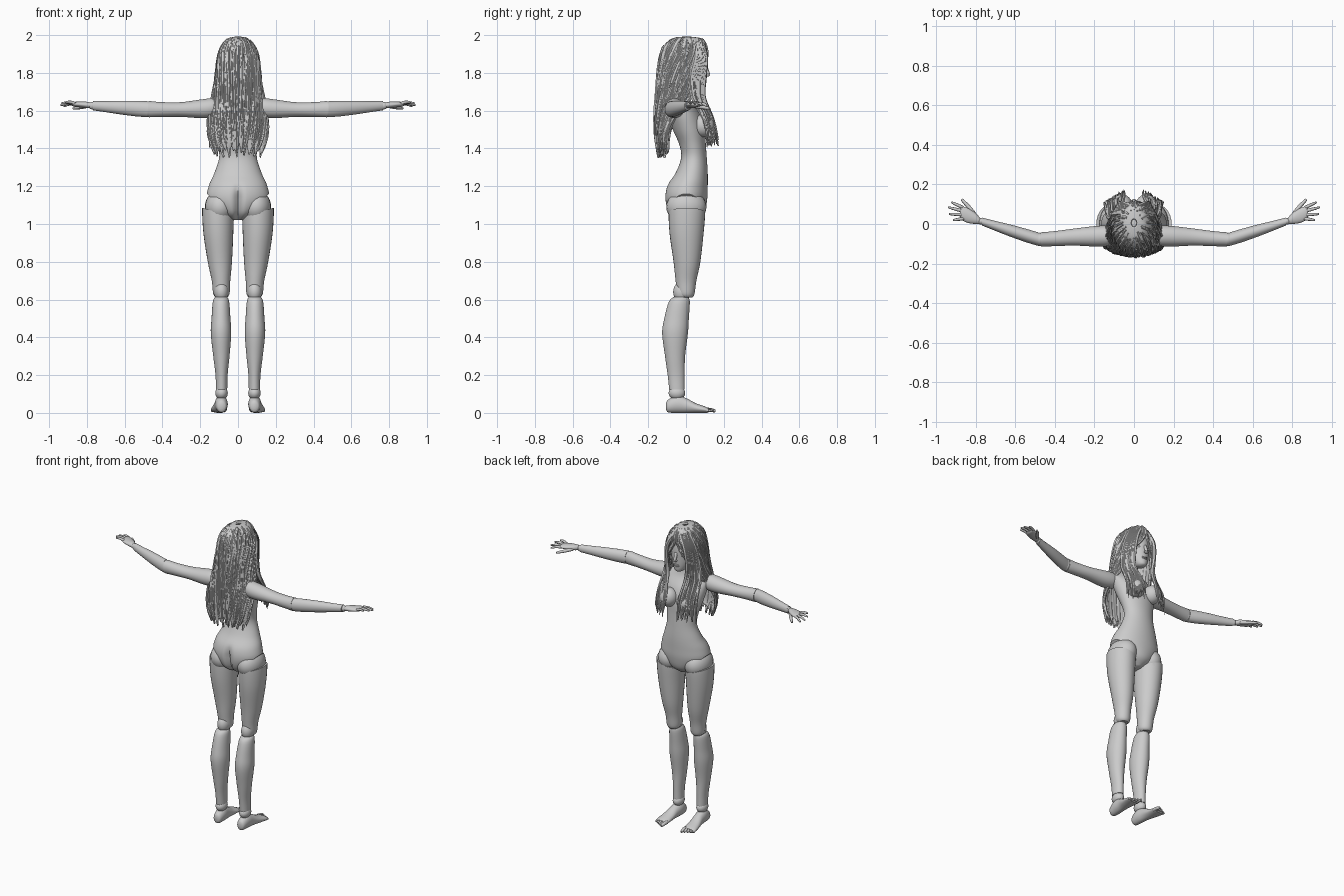
import bpy, bmesh, math, random
from mathutils import Vector

random.seed(4)
default = bpy.data.objects.get("Cube")
if default:
    bpy.data.objects.remove(default)

# One plain grey for the whole figure
grey = bpy.data.materials.new("light_grey")
grey.use_nodes = True
grey.diffuse_color = (0.6, 0.6, 0.6, 1)
grey.node_tree.nodes["Principled BSDF"].inputs["Base Color"].default_value = (0.6, 0.6, 0.6, 1)


def finish(bm, name, angle=50):
    bmesh.ops.recalc_face_normals(bm, faces=bm.faces[:])
    mesh = bpy.data.meshes.new(name)
    bm.to_mesh(mesh)
    bm.free()
    mesh.materials.append(grey)
    obj = bpy.data.objects.new(name, mesh)
    bpy.context.collection.objects.link(obj)
    bpy.ops.object.select_all(action="DESELECT")
    obj.select_set(True)
    bpy.context.view_layer.objects.active = obj
    bpy.ops.object.shade_smooth_by_angle(angle=math.radians(angle))
    return obj


def sample(table, t):
    """Smooth curve through the rows of a table, t from 0 to 1."""
    last = len(table) - 1
    i = min(int(t * last), last - 1)
    f = t * last - i
    a, b, c, d = (table[min(max(i + k, 0), last)] for k in (-1, 0, 1, 2))
    return [q + f / 2 * (r - p + f * (2 * p - 5 * q + 4 * r - s + f * (3 * (q - r) + s - p)))
            for p, q, r, s in zip(a, b, c, d)]


def skin(bm, rings):
    """Bridge closed rings of points and cap both ends."""
    loops = [[bm.verts.new(p) for p in ring] for ring in rings]
    for lo, hi in zip(loops, loops[1:]):
        for j in range(len(lo)):
            bm.faces.new((lo[j - 1], lo[j], hi[j], hi[j - 1]))
    bm.faces.new(loops[0])
    bm.faces.new(loops[-1])


def loft(bm, axis, table, side=1, seg=28, steps=5):
    """Rows: position on the axis, two centre values, two radii."""
    rings = []
    total = (len(table) - 1) * steps
    for k in range(total + 1):
        t, a, b, ra, rb = sample(table, k / total)
        ring = []
        for j in range(seg):
            w = math.tau * j / seg
            p = [a + ra * math.cos(w), b + rb * math.sin(w)]
            p.insert("XYZ".index(axis), t)
            ring.append((p[0] * side, p[1], p[2]))
        rings.append(ring)
    skin(bm, rings)


def tube(bm, points, radius, side=1, seg=8, steps=4, tip=0.3):
    """Tapered round strand through a few points."""
    total = (len(points) - 1) * steps
    path = [Vector(sample(points, k / total)) for k in range(total + 1)]
    rings = []
    for k, p in enumerate(path):
        along = (path[min(k + 1, total)] - path[max(k - 1, 0)]).normalized()
        u = along.orthogonal().normalized()
        v = along.cross(u)
        f = k / total
        r = radius * (1 - (1 - tip) * f ** 3) * (0.5 if k == 0 else 1)
        ring = [p + r * (u * math.cos(w) + v * math.sin(w))
                for w in (math.tau * j / seg for j in range(seg))]
        rings.append([(q.x * side, q.y, q.z) for q in ring])
    skin(bm, rings)


def ball(bm, centre, radii, side=1):
    made = bmesh.ops.create_uvsphere(bm, u_segments=24, v_segments=16, radius=1)
    for v in made["verts"]:
        v.co = [(c + r * q) for c, r, q in zip(centre, radii, v.co)]
        v.co.x *= side


def trim(bm, point, normal):
    """Cut away everything on the normal's side and close the hole."""
    cut = bmesh.ops.bisect_plane(bm, geom=bm.verts[:] + bm.edges[:] + bm.faces[:],
                                 plane_co=point, plane_no=normal, clear_outer=True)
    edges = [e for e in cut["geom_cut"] if isinstance(e, bmesh.types.BMEdge)]
    bmesh.ops.holes_fill(bm, edges=edges)


# Torso with neck, trimmed along the leg lines
bm = bmesh.new()
loft(bm, "Z", [(1.02, 0, 0, .03, .05), (1.06, 0, 0, .1, .095), (1.13, 0, 0, .162, .112),
               (1.2, 0, .007, .155, .108), (1.27, 0, .03, .125, .085), (1.35, 0, .042, .1, .068),
               (1.42, 0, .035, .106, .07), (1.5, 0, .015, .125, .085), (1.58, 0, -.01, .14, .085),
               (1.64, 0, -.03, .14, .06), (1.68, 0, -.03, .09, .045), (1.71, 0, -.025, .042, .04),
               (1.8, 0, -.005, .036, .036)], seg=64)
for v in bm.verts:
    if v.co.y < 0 and v.co.z < 1.22:
        v.co.y += .03 * math.exp(-(v.co.x / .018) ** 2) * min(1, (1.22 - v.co.z) / .08)
for s in (1, -1):
    trim(bm, (s * .035, 0, 1.03), (s, 0, -1))
finish(bm, "torso", 40)

bm = bmesh.new()
for s in (1, -1):
    ball(bm, (.062, .09, 1.52), (.055, .06, .06), s)
finish(bm, "chest")

# Head with simple face
bm = bmesh.new()
loft(bm, "Z", [(1.705, 0, .07, .012, .012), (1.715, 0, .062, .03, .038), (1.75, 0, .035, .056, .07),
               (1.8, 0, .015, .072, .092), (1.86, 0, .005, .08, .102), (1.92, 0, 0, .075, .095),
               (1.96, 0, 0, .045, .06), (1.97, 0, 0, .01, .01)])
finish(bm, "head")
bm = bmesh.new()
tube(bm, [(0, .1, 1.84), (0, .112, 1.81), (0, .12, 1.79)], .01, tip=.8)
ball(bm, (0, .115, 1.788), (.014, .011, .008))
finish(bm, "nose")
bm = bmesh.new()
for z in (1.757, 1.749):
    ball(bm, (0, .1, z), (.02, .01, .005))
finish(bm, "lips")
bm = bmesh.new()
for s in (1, -1):
    ball(bm, (.031, .09, 1.825), (.015, .01, .008), s)
finish(bm, "eyes")

for s, word in ((1, "left_"), (-1, "right_")):
    # Leg: hip ball, thigh, knee, shin, ankle, foot
    bm = bmesh.new()
    ball(bm, (.096, .002, 1.09), (.079, .106, .09), s)
    finish(bm, word + "hip_joint")

    bm = bmesh.new()
    loft(bm, "Z", [(1.13, .108, .005, .078, .088), (1.07, .106, .005, .084, .097),
                   (.95, .104, .003, .079, .09), (.8, .096, .005, .064, .071),
                   (.7, .09, 0, .049, .055), (.63, .088, 0, .043, .045), (.61, .088, .003, .028, .03)], s)
    trim(bm, (s * .02, 0, 1.035), (s * -.3, 0, 1))
    finish(bm, word + "thigh", 40)

    bm = bmesh.new()
    ball(bm, (.088, -.022, .64), (.038, .046, .054), s)
    finish(bm, word + "knee")

    bm = bmesh.new()
    loft(bm, "Z", [(.615, .089, -.025, .03, .035), (.59, .09, -.035, .043, .055),
                   (.5, .09, -.05, .05, .065), (.42, .09, -.058, .054, .068),
                   (.3, .088, -.058, .043, .053), (.2, .087, -.052, .032, .045),
                   (.125, .087, -.048, .03, .041)], s)
    finish(bm, word + "shin", 40)

    bm = bmesh.new()
    ball(bm, (.087, -.048, .105), (.033, .044, .036), s)
    finish(bm, word + "ankle")

    bm = bmesh.new()
    loft(bm, "Y", [(-.106, .087, .035, .01, .015), (-.095, .087, .036, .026, .033),
                   (-.05, .088, .046, .034, .046), (0, .092, .039, .034, .039),
                   (.05, .098, .026, .039, .026), (.1, .102, .017, .042, .017),
                   (.118, .103, .013, .038, .012)], s)
    for i in range(5):
        x = .071 + i * .016
        tube(bm, [(x, .095, .016), (x, .125 - i * .005, .016), (x + .003, .156 - i * .009, .01)],
             .0115 if i == 0 else .009, s, tip=.6)
    finish(bm, word + "foot")

    # Arm: upper arm, elbow, forearm, wrist, hand
    bm = bmesh.new()
    loft(bm, "X", [(.1, -.055, 1.615, .03, .035), (.13, -.06, 1.615, .05, .05),
                   (.19, -.062, 1.61, .052, .05), (.3, -.066, 1.606, .043, .039),
                   (.4, -.074, 1.606, .038, .039), (.47, -.078, 1.608, .036, .043)], s)
    finish(bm, word + "upper_arm", 40)

    bm = bmesh.new()
    ball(bm, (.475, -.078, 1.608), (.032, .034, .041), s)
    finish(bm, word + "elbow")

    bm = bmesh.new()
    loft(bm, "X", [(.482, -.077, 1.608, .034, .042), (.54, -.06, 1.611, .034, .041),
                   (.62, -.035, 1.616, .031, .036), (.7, -.01, 1.621, .025, .029),
                   (.768, .012, 1.626, .02, .024)], s)
    finish(bm, word + "forearm", 40)

    bm = bmesh.new()
    ball(bm, (.772, .014, 1.627), (.02, .017, .02), s)
    finish(bm, word + "wrist")

    bm = bmesh.new()
    loft(bm, "X", [(.775, .014, 1.628, .014, .014), (.8, .027, 1.63, .027, .017),
                   (.84, .043, 1.633, .037, .015), (.87, .055, 1.634, .034, .012),
                   (.88, .058, 1.634, .02, .006)], s)
    for i, reach in enumerate((.068, .082, .078, .06)):
        start = Vector((.862 - i * .002, .082 - i * .018, 1.634))
        aim = Vector((1, .46 - i * .2, (i - 1.5) * .12)).normalized()
        bend = Vector((0, 0, .006))
        tube(bm, [start, start + aim * reach / 2 + bend, start + aim * reach], .0085, s, tip=.5)
    tube(bm, [(.8, .04, 1.625), (.835, .085, 1.618), (.872, .125, 1.612)], .011, s, tip=.5)
    finish(bm, word + "hand")

# Hair: rows give height, width, centre, depth and how far it wraps round from the back
HAIR = [(1.992, .015, .005, .02, 180), (1.98, .055, .005, .08, 180), (1.94, .088, -.006, .112, 180),
        (1.88, .107, -.012, .122, 172), (1.8, .115, -.02, .13, 142), (1.7, .123, -.03, .126, 128),
        (1.6, .152, -.058, .106, 105), (1.5, .163, -.08, .085, 86), (1.43, .155, -.083, .08, 80),
        (1.385, .135, -.083, .07, 75)]


def hair_point(u, t, lift=0):
    z, rx, cy, ry, wrap = sample(HAIR, t)
    a = u * math.radians(wrap)
    grow = 1 + lift + .018 * t * math.sin(u * 41) + .012 * math.sin(u * 67 + 9 * t)
    ragged = max(0, t - .8) * (.1 * math.sin(u * 29) + .08 * math.sin(u * 53))
    return Vector((rx * grow * math.sin(a), cy - ry * grow * math.cos(a), z + ragged))


bm = bmesh.new()
COLS, ROWS = 160, 45
grid = [[bm.verts.new(hair_point(2 * c / COLS - 1, r / ROWS)) for c in range(COLS + 1)]
        for r in range(ROWS + 1)]
for r in range(ROWS):
    for c in range(COLS):
        bm.faces.new((grid[r][c], grid[r][c + 1], grid[r + 1][c + 1], grid[r + 1][c]))
bmesh.ops.remove_doubles(bm, verts=bm.verts[:], dist=.0004)
shell = finish(bm, "hair_shell")
shell.modifiers.new("thickness", "SOLIDIFY").thickness = .012

# Loose locks over the shell
bm = bmesh.new()
for i in range(110):
    u = -1 + 2 * (i + random.random()) / 110
    first, end = random.uniform(.06, .3), random.uniform(.6, 1)
    sway = random.uniform(-.05, .05)
    pts = [hair_point(max(-1, min(1, u + sway * math.sin(5 * f))), first + (end - first) * f, .005)
           for f in (0, .2, .4, .6, .8, 1)]
    tube(bm, pts, random.uniform(.005, .009), seg=6, steps=3, tip=.15)
finish(bm, "hair_locks")

# Front locks that frame the face and fall over the chest
bm = bmesh.new()
for s in (1, -1):
    for i in range(13):
        f = i / 12
        j = [random.uniform(-.008, .008) for _ in range(4)]
        tube(bm, [(.015 + .035 * f, .085 - .03 * f, 1.965), (.064 + .034 * f, .105 - .055 * f, 1.88),
                  (.076 + .036 * f, .098 - .07 * f, 1.78 + j[0]),
                  (.07 + .06 * f + j[1], .095 - .06 * f, 1.67),
                  (.055 + .085 * f + j[2], .145 - .05 * f, 1.55),
                  (.055 + .09 * f + j[3], .172 - .06 * f, 1.43 + 3 * j[0])],
             .013, s, seg=6, tip=.15)
finish(bm, "front_locks")
